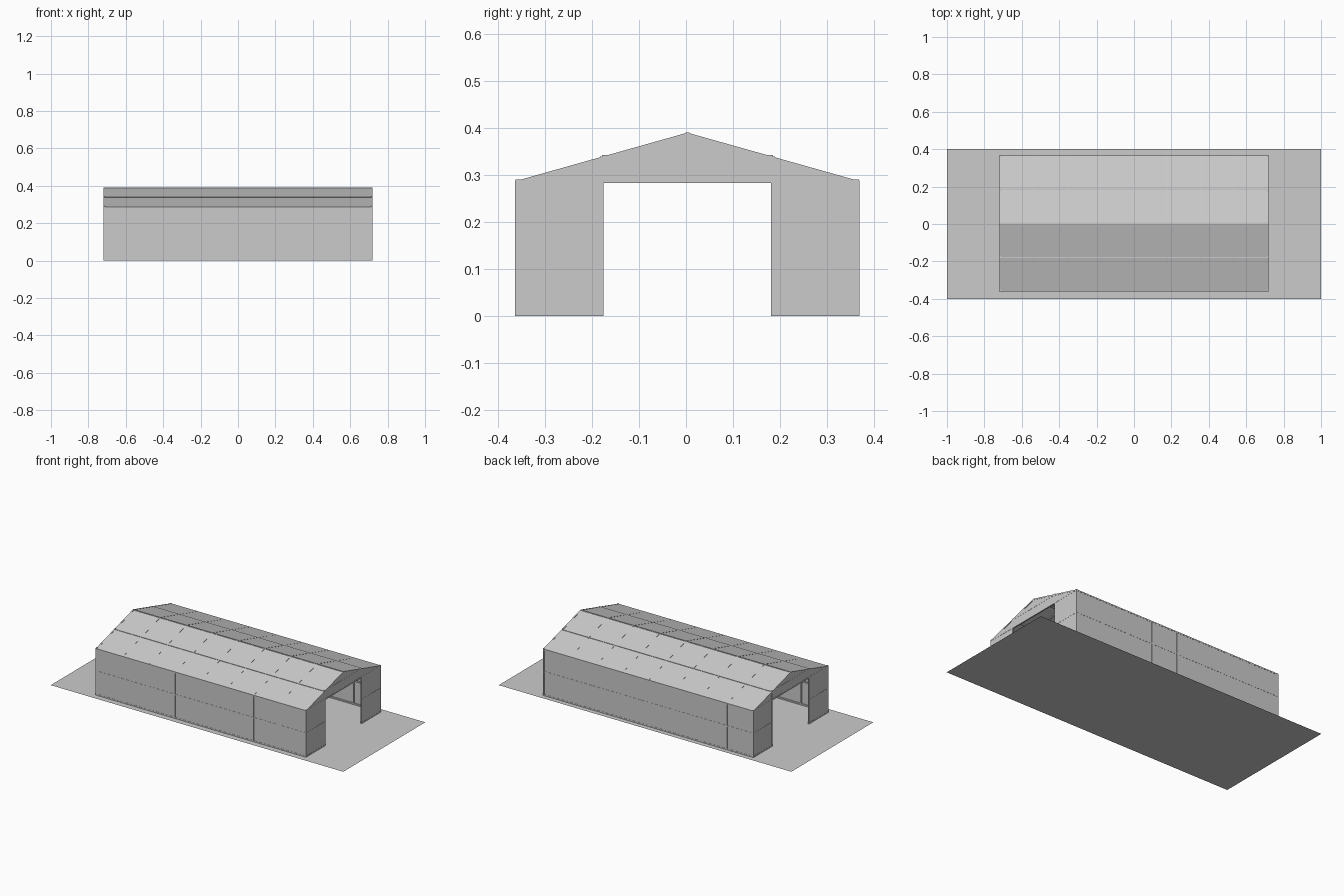
import bpy
import bmesh
from mathutils import Vector

cube = bpy.data.objects.get("Cube")
if cube:
    bpy.data.objects.remove(cube, do_unlink=True)

# Main dimensions
HALF_LEN, HALF_WID, DOOR = 0.718, 0.365, 0.182
MID_Y = 0.003
BASE, EAVE, RIDGE = 0.004, 0.287, 0.389
GIRT = 0.147
BAYS = 8
BAR = 0.008
SHOULDER = EAVE + (RIDGE - EAVE) * (1 - DOOR / HALF_WID)


def material(name, value):
    mat = bpy.data.materials.new(name)
    mat.use_nodes = True
    colour = (value, value, value, 1)
    mat.diffuse_color = colour
    mat.node_tree.nodes["Principled BSDF"].inputs["Base Color"].default_value = colour
    return mat


GREY = material("light_grey", 0.6)


def finish(name, bm, offset=MID_Y):
    mesh = bpy.data.meshes.new(name)
    bm.to_mesh(mesh)
    bm.free()
    mesh.materials.append(GREY)
    obj = bpy.data.objects.new(name, mesh)
    obj.location.y = offset
    bpy.context.collection.objects.link(obj)
    return obj


def panel(name, points, offset=MID_Y):
    bm = bmesh.new()
    bm.faces.new([bm.verts.new(p) for p in points])
    finish(name, bm, offset)


def bars(name, segments, size=BAR):
    """Square tubes along each start-end pair, joined into one part."""
    bm = bmesh.new()
    for start, end in segments:
        a, b = Vector(start), Vector(end)
        along = (b - a).normalized()
        side = Vector((1, 0, 0)) if abs(along.x) < 0.5 else Vector((0, 1, 0))
        up = along.cross(side)
        rings = []
        for p in (a, b):
            rings.append([bm.verts.new(p + (side * i + up * j) * size / 2)
                          for i, j in ((-1, -1), (1, -1), (1, 1), (-1, 1))])
        for k in range(4):
            n = (k + 1) % 4
            bm.faces.new((rings[0][k], rings[0][n], rings[1][n], rings[1][k]))
        bm.faces.new(rings[0][::-1])
        bm.faces.new(rings[1])
    bmesh.ops.recalc_face_normals(bm, faces=bm.faces)
    finish(name, bm)


# Ground slab
panel("ground", [(-1, -0.4, 0), (1, -0.4, 0), (1, 0.4, 0), (-1, 0.4, 0)], 0)

INSET = BAR / 2 - 0.001
stations = [-HALF_LEN + INSET + i * 2 * (HALF_LEN - INSET) / BAYS for i in range(BAYS + 1)]

for s, side in ((-1, "front"), (1, "back")):
    L, w = HALF_LEN * -s, HALF_WID * s
    # Long wall and roof skins
    panel(side + "_wall", [(L, w, 0), (-L, w, 0), (-L, w, EAVE), (L, w, EAVE)])
    panel(side + "_roof", [(L, w, EAVE), (-L, w, EAVE), (-L, 0, RIDGE), (L, 0, RIDGE)])

    # Wall posts and rafters, one pair per bay line
    v = (HALF_WID - INSET) * s
    bars(side + "_wall_posts", [((x, v, 0), (x, v, EAVE)) for x in stations])
    bars(side + "_rafters", [((x, v, EAVE - INSET), (x, 0, RIDGE - INSET)) for x in stations])

    # Rails running the length of the building
    rails = [(v, BASE), (v, GIRT), (v, EAVE - INSET), (DOOR * s, SHOULDER - INSET)]
    bars(side + "_rails", [((-HALF_LEN, y, z), (HALF_LEN, y, z)) for y, z in rails])

bars("ridge_beam", [((-HALF_LEN, 0, RIDGE - INSET), (HALF_LEN, 0, RIDGE - INSET))])

for e, end in ((-1, "left_open_end"), (1, "right_open_end")):
    # The model's left is +x
    end = "left_end" if e > 0 else "right_end"
    x = HALF_LEN * e
    b = (HALF_LEN - INSET) * e
    # Gable skin above the doorway
    panel(end + "_gable", [(x, -HALF_WID * e, EAVE), (x, HALF_WID * e, EAVE), (x, 0, RIDGE)])
    # Gable truss
    bars(end + "_truss", [
        ((b, -HALF_WID, EAVE), (b, HALF_WID, EAVE)),
        ((b, -DOOR, SHOULDER), (b, DOOR, SHOULDER)),
        ((b, 0, EAVE), (b, 0, RIDGE - BAR / 2)),
    ])
    for s, side in ((-1, "front"), (1, "back")):
        # Wall skin beside the doorway
        d, w = DOOR * s, HALF_WID * s
        loop = [(x, d, 0), (x, w, 0), (x, w, EAVE), (x, d, EAVE)]
        panel(f"{end}_{side}_wall", loop if s * e > 0 else loop[::-1])
        # Door post and cross rails
        bars(f"{end}_{side}_door_post", [((b, d, 0), (b, d, SHOULDER))])
        bars(f"{end}_{side}_rails", [((b, d, z), (b, w, z)) for z in (BASE, GIRT)])
